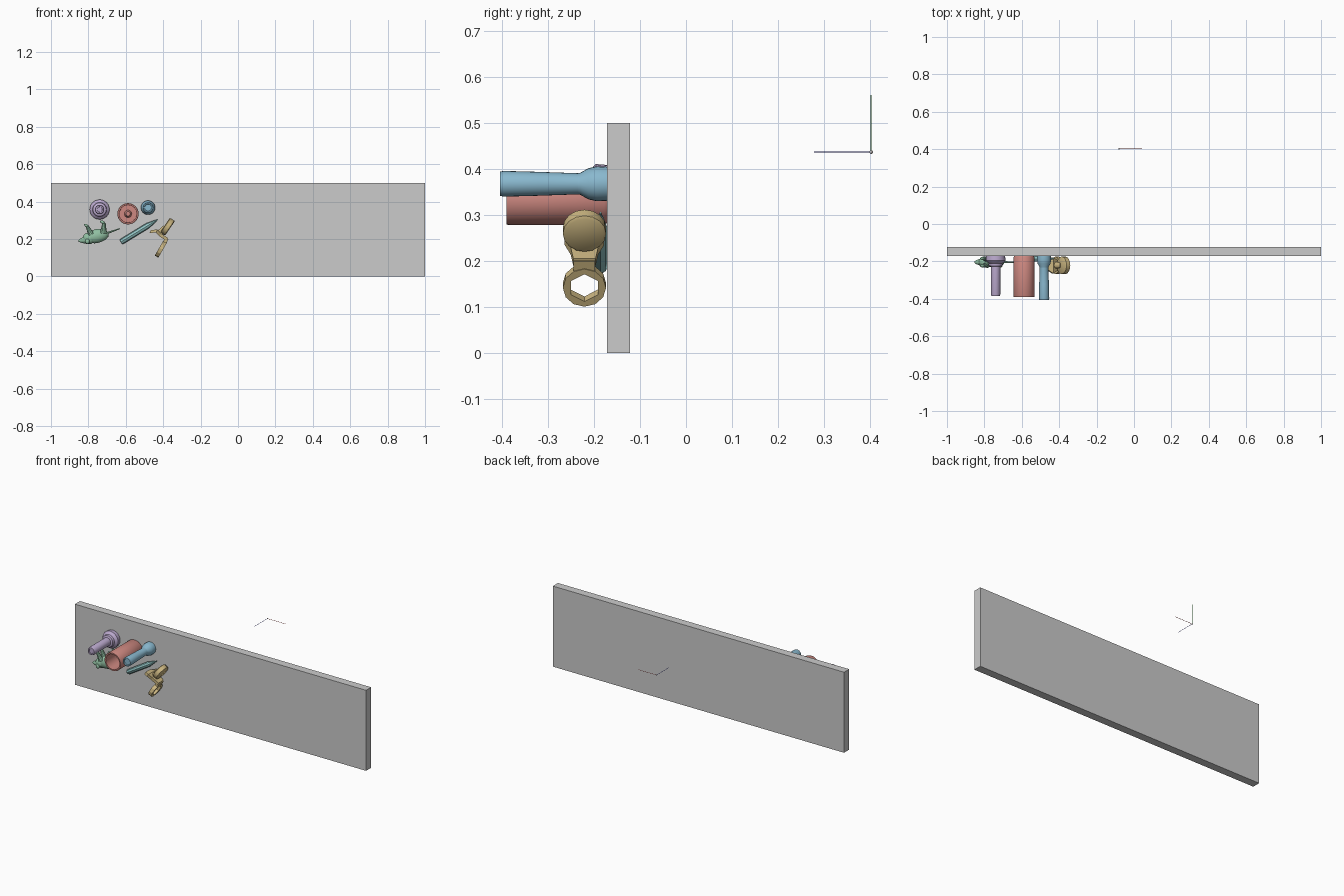
import bpy, bmesh, math
from mathutils import Vector, Matrix

if "Cube" in bpy.data.objects:
    bpy.data.objects.remove(bpy.data.objects["Cube"])


def material(name, col):
    m = bpy.data.materials.new(name)
    m.diffuse_color = (*col, 1)
    m.use_nodes = True
    m.node_tree.nodes["Principled BSDF"].inputs["Base Color"].default_value = m.diffuse_color
    return m


RED = material("red", (0.62, 0.25, 0.22))
BLUE = material("blue", (0.25, 0.48, 0.62))
PURPLE = material("purple", (0.5, 0.4, 0.62))
GREEN = material("green", (0.28, 0.52, 0.36))
TEAL = material("teal", (0.3, 0.58, 0.58))
GOLD = material("gold", (0.6, 0.47, 0.22))
AXES = [material("axis_red", (0.7, 0.1, 0.1)), material("axis_green", (0.1, 0.5, 0.1)),
        material("axis_blue", (0.1, 0.1, 0.7))]


def finish(name, bm, mat=None, smooth=True):
    bmesh.ops.recalc_face_normals(bm, faces=bm.faces)
    me = bpy.data.meshes.new(name)
    bm.to_mesh(me)
    bm.free()
    ob = bpy.data.objects.new(name, me)
    bpy.context.collection.objects.link(ob)
    if mat:
        me.materials.append(mat)
    if smooth:
        bpy.ops.object.select_all(action='DESELECT')
        ob.select_set(True)
        bpy.context.view_layer.objects.active = ob
        bpy.ops.object.shade_smooth_by_angle(angle=math.radians(35))
    return ob


def lathe(bm, start, end, profile, n=24):
    """Turn (distance, radius) points around the line from start to end."""
    start = Vector(start)
    d = (Vector(end) - start).normalized()
    q = d.to_track_quat('Z', 'Y')
    rings = []
    for t, r in profile:
        rings.append([bm.verts.new(start + q @ Vector((r * math.cos(2 * math.pi * i / n),
                      r * math.sin(2 * math.pi * i / n), t))) for i in range(n)])
    for a, b in zip(rings, rings[1:]):
        for i in range(n):
            bm.faces.new((a[i], a[(i + 1) % n], b[(i + 1) % n], b[i]))
    bm.faces.new(rings[0])
    bm.faces.new(rings[-1])


def rod(bm, a, b, r1, r2, n=10):
    lathe(bm, a, b, [(0, r1), ((Vector(b) - Vector(a)).length, r2)], n)


def ball(bm, loc, size, tilt=0):
    m = Matrix.Translation(loc) @ Matrix.Rotation(tilt, 4, 'Y') @ Matrix.Diagonal((*size, 1))
    bmesh.ops.create_uvsphere(bm, u_segments=16, v_segments=10, radius=1, matrix=m)


def turned(name, x, z, profile, mat, n=24):
    bm = bmesh.new()
    lathe(bm, (x, -0.172, z), (x, -1, z), profile, n)
    return finish(name, bm, mat)


# Back board
bm = bmesh.new()
bmesh.ops.create_cube(bm, size=1, matrix=Matrix.Translation((0, -0.147, 0.25))
                      @ Matrix.Diagonal((2, 0.05, 0.5, 1)))
finish("board", bm, smooth=False)

# Turned pieces standing out from the board
turned("blue_torch", -0.481, 0.368, [(0, 0.037), (0.022, 0.038), (0.04, 0.034), (0.058, 0.024),
       (0.064, 0.023), (0.15, 0.026), (0.225, 0.028), (0.233, 0.026), (0.233, 0.02), (0.228, 0.018)], BLUE)
turned("purple_torch", -0.74, 0.358, [(0, 0.051), (0.024, 0.053), (0.03, 0.048), (0.038, 0.038),
       (0.052, 0.036), (0.056, 0.025), (0.205, 0.025), (0.214, 0.022), (0.214, 0.015), (0.21, 0.014)], PURPLE)
turned("red_can", -0.588, 0.335, [(0, 0.053), (0.006, 0.056), (0.215, 0.057), (0.219, 0.055),
       (0.219, 0.047), (0.02, 0.046), (0.02, 0.02), (0.04, 0.012)], RED)

# Pencil lying across the board
bm = bmesh.new()
lathe(bm, (-0.626, -0.186, 0.184), (-0.428, -0.186, 0.305),
      [(0, 0.012), (0.005, 0.0155), (0.165, 0.0155), (0.17, 0.015), (0.232, 0.002)], 8)
finish("pencil", bm, TEAL)

# Small upside-down animal figure
Y = -0.204
bm = bmesh.new()
ball(bm, (-0.755, Y, 0.216), (0.065, 0.028, 0.037), math.radians(-12))
ball(bm, (-0.795, Y, 0.205), (0.036, 0.027, 0.03))
lathe(bm, (-0.785, Y, 0.2), (-0.853, Y, 0.19), [(0, 0.026), (0.03, 0.022), (0.06, 0.01), (0.069, 0.004)], 14)
for s in (-1, 1):
    rod(bm, (-0.785, Y + s * 0.015, 0.225), (-0.806, Y + s * 0.02, 0.268), 0.016, 0.009)
    ball(bm, (-0.811, Y + s * 0.02, 0.272), (0.014, 0.008, 0.007), 0.6)
    rod(bm, (-0.72, Y + s * 0.013, 0.23), (-0.716, Y + s * 0.02, 0.285), 0.019, 0.009)
    ball(bm, (-0.724, Y + s * 0.02, 0.29), (0.014, 0.008, 0.008), 0.4)
    ball(bm, (-0.805, Y + s * 0.022, 0.188), (0.012, 0.008, 0.014))
rod(bm, (-0.705, Y, 0.23), (-0.632, Y, 0.256), 0.006, 0.003)
finish("animal_figure", bm, GREEN)

# Gold tool: solid disc, flat link and hexagonal-hole ring
bm = bmesh.new()
YG = -0.221
c, ax = Vector((-0.377, YG, 0.266)), Vector((0.83, 0, -0.56))
lathe(bm, c - ax * 0.016, c + ax, [(0, 0.041), (0.004, 0.047), (0.028, 0.047), (0.032, 0.041)], 16)
finish("disc_end", bm, GOLD)

bm = bmesh.new()
pts = [(-0.47, 0.24, 0.02), (-0.435, 0.243, 0.043), (-0.415, 0.222, 0.03), (-0.378, 0.197, 0.024)]
secs = []
for x, z, w in pts:
    secs.append([bm.verts.new((x + dx, YG + s * w, z + dz)) for dx, dz, s in
                 ((-0.004, -0.008, -1), (-0.004, -0.008, 1), (0.004, 0.008, 1), (0.004, 0.008, -1))])
for a, b in zip(secs, secs[1:]):
    for i in range(4):
        bm.faces.new((a[i], a[(i + 1) % 4], b[(i + 1) % 4], b[i]))
bm.faces.new(secs[0])
bm.faces.new(secs[-1])
rod(bm, (-0.425, YG, 0.225), (-0.385, YG, 0.26), 0.018, 0.018, 12)
finish("tool_link", bm, GOLD, smooth=False)

bm = bmesh.new()
c = Vector((-0.412, YG, 0.147))
u, v, w = Vector((0.5, 0, 0.87)), Vector((0, 1, 0)), Vector((0.87, 0, -0.5))
loops = []
for r, side, hexa in ((0.047, -1, 0), (0.047, 1, 0), (0.034, 1, 1), (0.034, -1, 1)):
    ring = []
    for i in range(12):
        a = 2 * math.pi * i / 12
        k = r * math.cos(math.pi / 6) if hexa and i % 2 else r
        ring.append(bm.verts.new(c + (u * math.cos(a) + v * math.sin(a)) * k + w * side * 0.011))
    loops.append(ring)
for j in range(4):
    a, b = loops[j], loops[(j + 1) % 4]
    for i in range(12):
        bm.faces.new((a[i], a[(i + 1) % 12], b[(i + 1) % 12], b[i]))
# neck joining ring and link
q = Matrix((w, v, u)).transposed().to_4x4()
bmesh.ops.create_cube(bm, size=1, matrix=Matrix.Translation(c + u * 0.052) @ q
                      @ Matrix.Diagonal((0.018, 0.047, 0.025, 1)))
finish("hex_ring_end", bm, GOLD, smooth=False)

# Thin axis marker behind the board
O = Vector((-0.08, 0.403, 0.437))
for name, d, m in (("axis_x", (1, 0, 0), 0), ("axis_up", (0, 0, 1), 1), ("axis_front", (0, -1, 0), 2)):
    bm = bmesh.new()
    rod(bm, O, O + Vector(d) * 0.124, 0.001, 0.001, 8)
    finish(name, bm, AXES[m])
bm = bmesh.new()
ball(bm, O, (0.004, 0.004, 0.004))
finish("axis_origin", bm)
